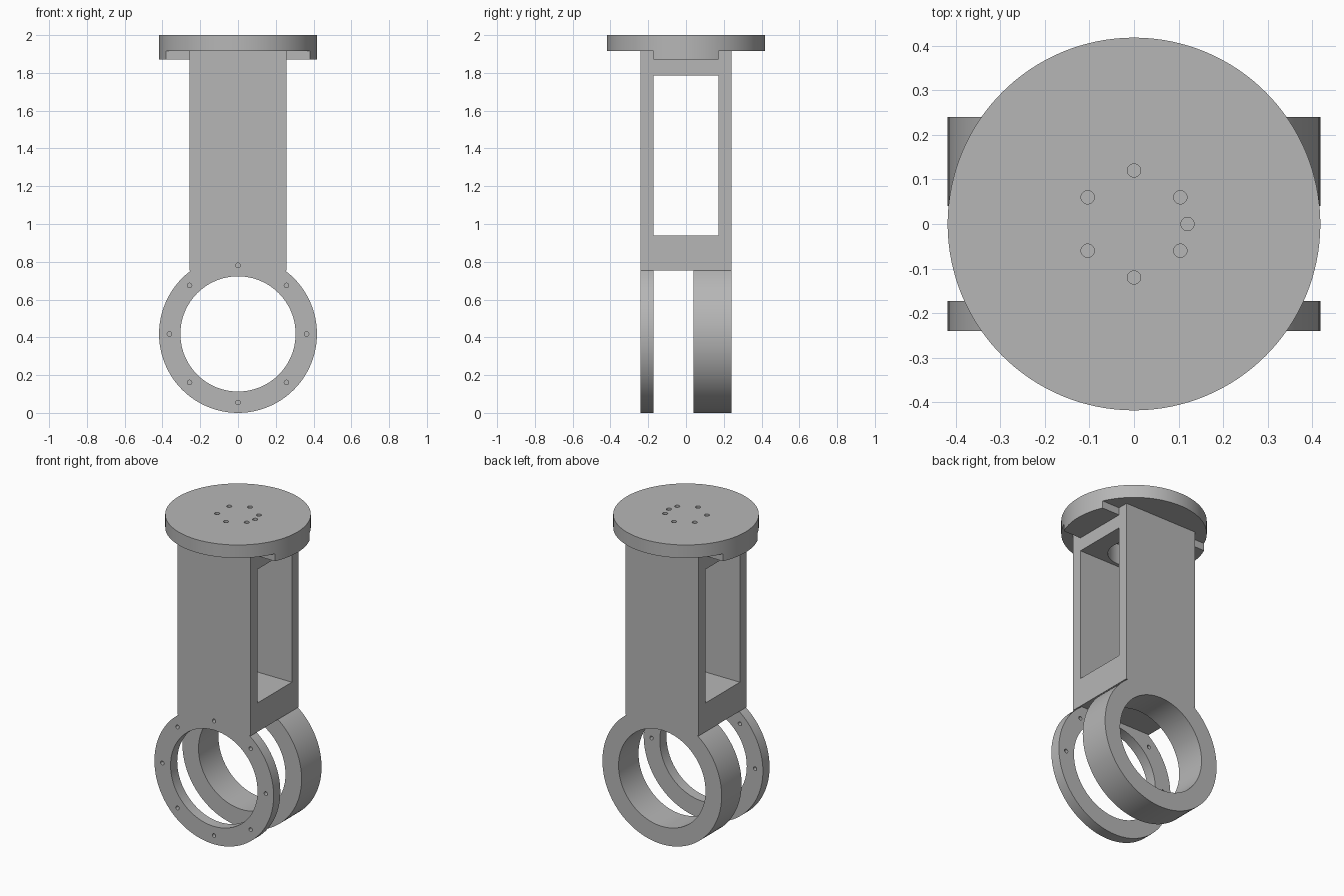
import bpy
from math import radians, cos, sin, pi

cube = bpy.data.objects.get("Cube")
if cube:
    bpy.data.objects.remove(cube, do_unlink=True)

grey = bpy.data.materials.new("plain grey")
grey.use_nodes = True
colour = (0.47, 0.47, 0.47, 1)
grey.diffuse_color = colour
grey.node_tree.nodes["Principled BSDF"].inputs["Base Color"].default_value = colour

R, BORE = 0.418, 0.305          # outer and inner radius of the clamp rings
W, D, T = 0.257, 0.24, 0.173    # column half width, half depth, inner half depth
TOP, STEP = 1.917, 1.87         # underside of the disc and of its key


def box(name, x, y, z):
    """Box from (low, high) ranges along each axis."""
    bpy.ops.mesh.primitive_cube_add(size=1, location=[sum(r) / 2 for r in (x, y, z)])
    ob = bpy.context.object
    ob.name = name
    ob.scale = [r[1] - r[0] for r in (x, y, z)]
    bpy.ops.object.transform_apply(location=True, rotation=True, scale=True)
    return ob


def rod(name, radius, axis, centre, span, sides=96):
    """Cylinder along y or z over a span; centre gives the other two coordinates."""
    mid = sum(span) / 2
    loc = (centre[0], mid, centre[1]) if axis == "y" else (centre[0], centre[1], mid)
    bpy.ops.mesh.primitive_cylinder_add(
        vertices=sides, radius=radius, depth=span[1] - span[0], location=loc,
        rotation=(pi / 2 if axis == "y" else 0, 0, 0))
    ob = bpy.context.object
    ob.name = name
    bpy.ops.object.transform_apply(location=True, rotation=True, scale=True)
    return ob


def combine(target, tool, operation):
    """Apply a boolean and discard the tool."""
    mod = target.modifiers.new("cut", "BOOLEAN")
    mod.operation, mod.object, mod.solver = operation, tool, "EXACT"
    bpy.ops.object.select_all(action="DESELECT")
    bpy.context.view_layer.objects.active = target
    target.select_set(True)
    bpy.ops.object.modifier_apply(modifier=mod.name)
    bpy.data.objects.remove(tool, do_unlink=True)


# Column with the two clamp rings
column = box("column_with_rings", (-W, W), (-D, D), (0.755, TOP))
for span in ((-D, -T), (0.04, D)):
    combine(column, rod("ring", R, "y", (0, R), span), "UNION")
combine(column, rod("bore", BORE, "y", (0, R), (-1, 1)), "DIFFERENCE")

# Side window, slot for the disc key and round opening under the disc
combine(column, box("window", (-1, 1), (-T, T), (0.938, 1.785)), "DIFFERENCE")
combine(column, box("slot", (-1, 1), (-T, T), (STEP, 2.1)), "DIFFERENCE")
combine(column, rod("opening", 0.15, "z", (0, 0), (1.7, 1.95)), "DIFFERENCE")

# Screw holes around the front ring
for i in range(8):
    a = i * pi / 4
    spot = (0.363 * cos(a), R + 0.363 * sin(a))
    combine(column, rod("screw", 0.012, "y", spot, (-0.3, -T), 20), "DIFFERENCE")

# Mounting disc with a key across its underside
disc = rod("mounting_disc", R, "z", (0, 0), (STEP, 2.0), 128)
for s in (-1, 1):
    y = sorted((s * T, s * 0.6))
    combine(disc, box("trim", (-1, 1), y, (1.8, TOP)), "DIFFERENCE")
combine(disc, rod("recess", 0.15, "z", (0, 0), (1.8, TOP)), "DIFFERENCE")
for angle in (0, 30, 90, 150, 210, 270, 330):
    a = radians(angle)
    spot = (0.12 * cos(a), 0.12 * sin(a))
    combine(disc, rod("bolt", 0.015, "z", spot, (1.8, 2.1), 24), "DIFFERENCE")

# Material and shading
for ob in (column, disc):
    ob.data.materials.clear()
    ob.data.materials.append(grey)
    bpy.ops.object.select_all(action="DESELECT")
    bpy.context.view_layer.objects.active = ob
    ob.select_set(True)
    bpy.ops.object.shade_smooth_by_angle(angle=radians(30))
